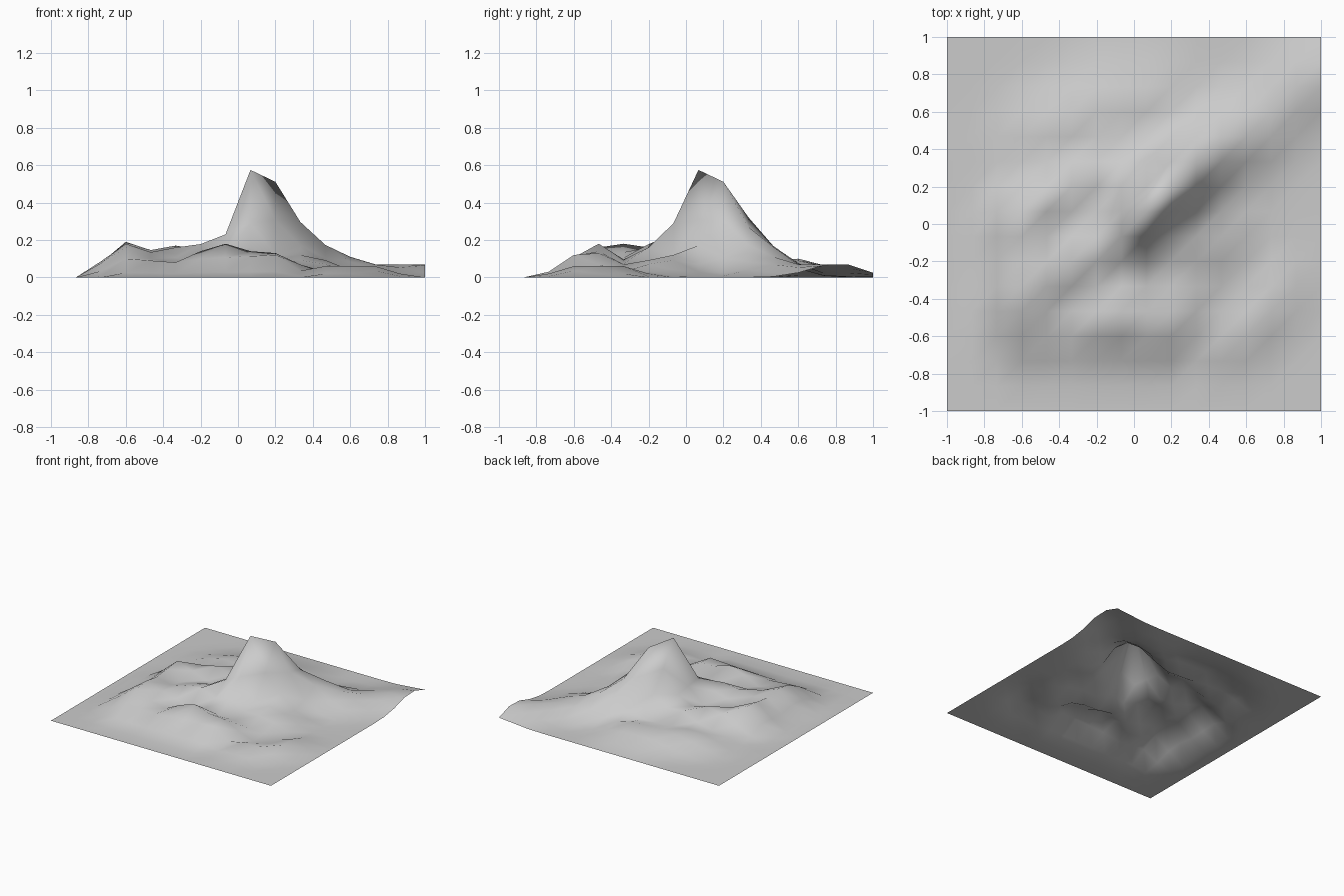
import bpy
import bmesh
import math
from mathutils import Vector

cube = bpy.data.objects.get("Cube")
if cube:
    bpy.data.objects.remove(cube, do_unlink=True)

CELLS = 15

# Each landform: softness in cells, then crest points (column, row, height in hundredths)
LANDFORMS = {
    "central_peak": (1.05, [(8, 8.1, 58), (9, 9.1, 51)]),
    "south_spur": (0.9, [(8, 7, 29), (8, 6, 16)]),
    "long_ridge": (1.5, [(9, 9.1, 50), (10, 10, 27), (11, 10.7, 17), (12, 11, 11)]),
    "ridge_tail": (1.4, [(12, 11, 11), (13, 12, 7), (14, 13, 7), (15, 13.6, 7.5)]),
    "southwest_ridge": (1.2, [(7, 7, 23), (6, 6.3, 19), (5, 6, 16), (4, 5.5, 15),
                              (3, 5, 18), (3, 4, 16)]),
    "west_ridge": (1.1, [(3, 5, 18), (3, 6, 16), (3, 8, 19), (4, 8.5, 17),
                         (5, 9, 17), (6, 9.6, 17), (7, 9.3, 21)]),
    "north_slope": (1.6, [(4, 11, 9), (6, 12, 10), (8, 12, 9)]),
    "south_rim": (0.9, [(3, 3, 10), (5, 3, 8), (6, 3, 10), (9, 3, 12)]),
    "south_hill": (1.3, [(6, 4, 14), (7, 4, 18), (8, 4, 14), (9, 4, 13)]),
    "southeast_mound": (1, [(11, 3, 6), (12, 3, 6), (13, 4, 6), (13, 5, 6)]),
    "inner_plateau": (2, [(4, 5, 13), (5, 7, 13), (9, 7, 12), (10, 7, 12)]),
}


def segment_height(point, start, end, softness):
    """Height of a soft ridge running between two crest points."""
    a, b = Vector(start[:2]), Vector(end[:2])
    along = b - a
    t = min(1, max(0, (point - a).dot(along) / along.length_squared))
    distance = (point - a - along * t).length
    falloff = 1.05 * math.exp(-(distance / softness) ** 2) - 0.05
    return max(0, falloff) * (start[2] + (end[2] - start[2]) * t) / 100


def terrain_height(point):
    return max(segment_height(point, a, b, softness)
               for softness, crest in LANDFORMS.values()
               for a, b in zip(crest, crest[1:]))


# Square sheet lifted by the landforms
bm = bmesh.new()
bmesh.ops.create_grid(bm, x_segments=CELLS, y_segments=CELLS, size=1)
for v in bm.verts:
    cell = Vector(((v.co.x + 1) * CELLS / 2, (v.co.y + 1) * CELLS / 2))
    v.co.z = terrain_height(cell) if min(cell) > 1.5 else 0

# Split every cell along the diagonal that follows the main ridge
for face in list(bm.faces):
    corners = sorted(face.verts, key=lambda v: v.co.x + v.co.y)
    bmesh.utils.face_split(face, corners[0], corners[-1])
for face in bm.faces:
    face.smooth = True
mesh = bpy.data.meshes.new("terrain")
bm.to_mesh(mesh)
bm.free()

# Plain grey ground
grey = bpy.data.materials.new("light_grey")
grey.use_nodes = True
color = (0.6, 0.6, 0.6, 1)
grey.diffuse_color = color
grey.node_tree.nodes["Principled BSDF"].inputs["Base Color"].default_value = color
mesh.materials.append(grey)

terrain = bpy.data.objects.new("terrain", mesh)
bpy.context.collection.objects.link(terrain)
